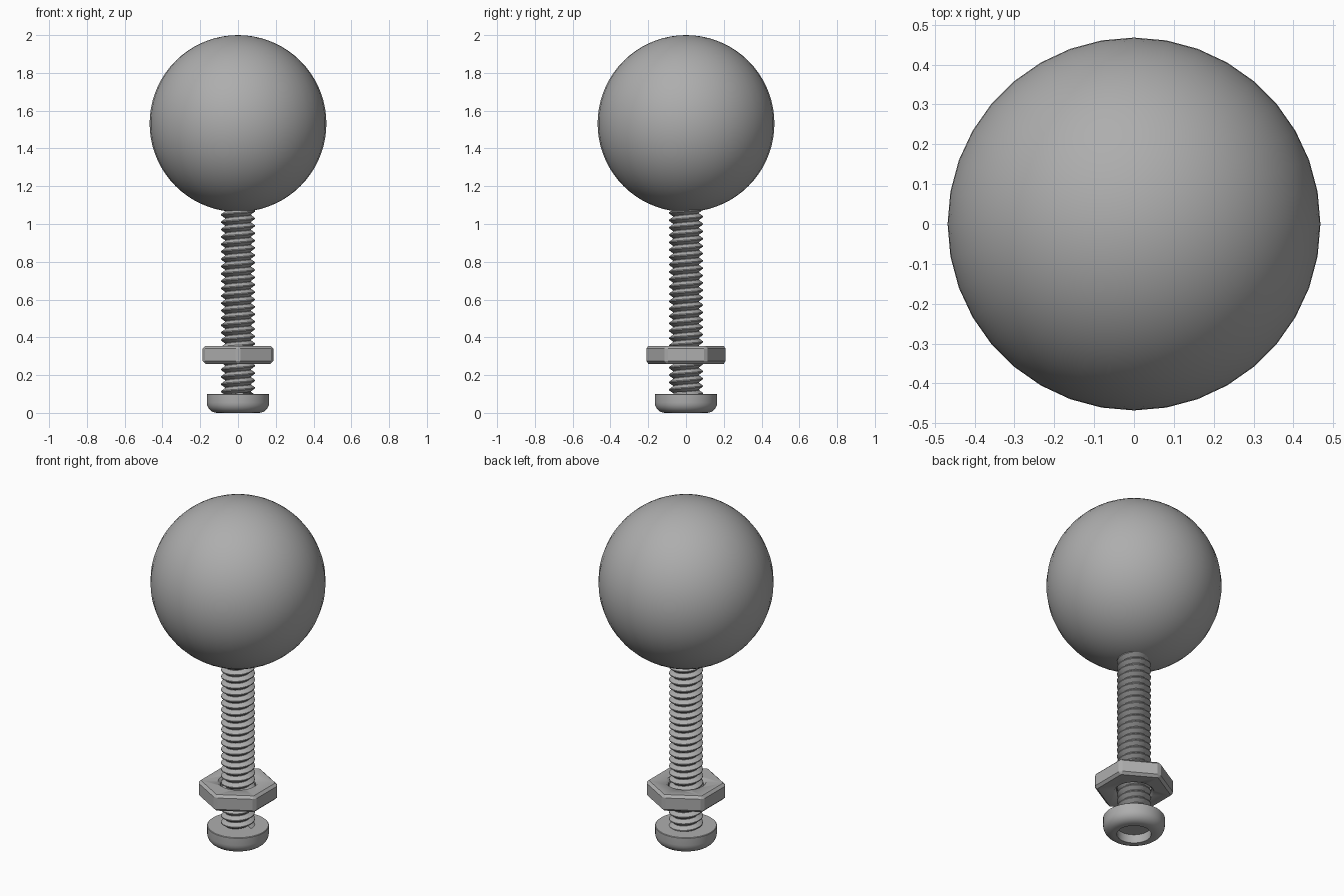
import bpy, bmesh, math

if "Cube" in bpy.data.objects:
    bpy.data.objects.remove(bpy.data.objects["Cube"])

steel = bpy.data.materials.new("grey_metal")
steel.diffuse_color = (0.42, 0.42, 0.42, 1)
steel.use_nodes = True
steel.node_tree.nodes["Principled BSDF"].inputs["Base Color"].default_value = steel.diffuse_color


def add_object(name, bm, smooth=35):
    bmesh.ops.recalc_face_normals(bm, faces=bm.faces)
    mesh = bpy.data.meshes.new(name)
    bm.to_mesh(mesh)
    bm.free()
    mesh.materials.append(steel)
    ob = bpy.data.objects.new(name, mesh)
    bpy.context.collection.objects.link(ob)
    bpy.ops.object.select_all(action='DESELECT')
    bpy.context.view_layer.objects.active = ob
    ob.select_set(True)
    bpy.ops.object.shade_smooth_by_angle(angle=math.radians(smooth))
    return ob


def lathe(name, profile, steps=48):
    """Spin an (r, z) profile around the z axis."""
    bm = bmesh.new()
    verts = [bm.verts.new((r, 0, z)) for r, z in profile]
    edges = [bm.edges.new(p) for p in zip(verts, verts[1:])]
    bmesh.ops.spin(bm, geom=verts + edges, cent=(0, 0, 0), axis=(0, 0, 1),
                   angle=math.tau, steps=steps, use_duplicate=False)
    bmesh.ops.remove_doubles(bm, verts=bm.verts, dist=1e-5)
    return add_object(name, bm)


# Ball knob
bm = bmesh.new()
bmesh.ops.create_uvsphere(bm, u_segments=36, v_segments=36, radius=0.468)
bmesh.ops.translate(bm, verts=bm.verts, vec=(0, 0, 1.532))
add_object("ball_knob", bm, 60)

# Bolt head with rounded lower edge and a round recess underneath
R, fillet = 0.165, 0.055
rounded = [(R - fillet + fillet * math.cos(a), fillet - fillet * math.sin(a))
           for a in (math.radians(15 * i) for i in range(7))]
lathe("bolt_head", [(0, 0.10), (R - 0.003, 0.10), (R, 0.097)] + rounded
      + [(0.092, 0), (0.092, 0.05), (0, 0.05)])

# Threaded shaft: a V profile swept along a helix, adjoining turns welded
PITCH, SEG, TURNS, Z0 = 0.039, 32, 26, 0.075
section = [(0.068, 0), (0.09, 0.40), (0.09, 0.54), (0.068, 0.94), (0.068, 1.0)]
bm = bmesh.new()
rows = []
for i in range(SEG * TURNS + 1):
    a = math.tau * i / SEG
    z = Z0 + PITCH * i / SEG
    rows.append([bm.verts.new((r * math.cos(a), r * math.sin(a), z + PITCH * h))
                 for r, h in section])
for a, b in zip(rows, rows[1:]):
    for k in range(len(section) - 1):
        bm.faces.new((a[k], b[k], b[k + 1], a[k + 1]))
bmesh.ops.remove_doubles(bm, verts=bm.verts, dist=1e-4)
add_object("threaded_shaft", bm, 30)

# Hexagonal nut with corners on the y axis and bevelled edges
bm = bmesh.new()
bmesh.ops.create_cone(bm, cap_ends=True, segments=6, radius1=0.216,
                      radius2=0.216, depth=0.095)
for v in bm.verts:
    a = math.radians(60 * round(math.degrees(math.atan2(v.co.y, v.co.x)) / 60 - 0.5) + 30)
    v.co.x, v.co.y = 0.216 * math.cos(a), 0.216 * math.sin(a)
    v.co.z += 0.3075
bmesh.ops.bevel(bm, geom=bm.edges[:], offset=0.014, segments=1, affect='EDGES')
nut = add_object("hex_nut", bm, 20)

# Countersunk bore cut through the nut
bore = lathe("nut_bore_cutter", [(0, 0.24), (0.124, 0.24), (0.094, 0.275),
                                 (0.094, 0.34), (0.124, 0.375), (0, 0.375)], 36)
bore.hide_render = True
bore.hide_set(True)
cut = nut.modifiers.new("bore", 'BOOLEAN')
cut.object = bore
cut.operation = 'DIFFERENCE'
cut.solver = 'EXACT'
# Keep the cut ahead of the smoothing modifier, if there is one
nut.modifiers.move(len(nut.modifiers) - 1, 0)
